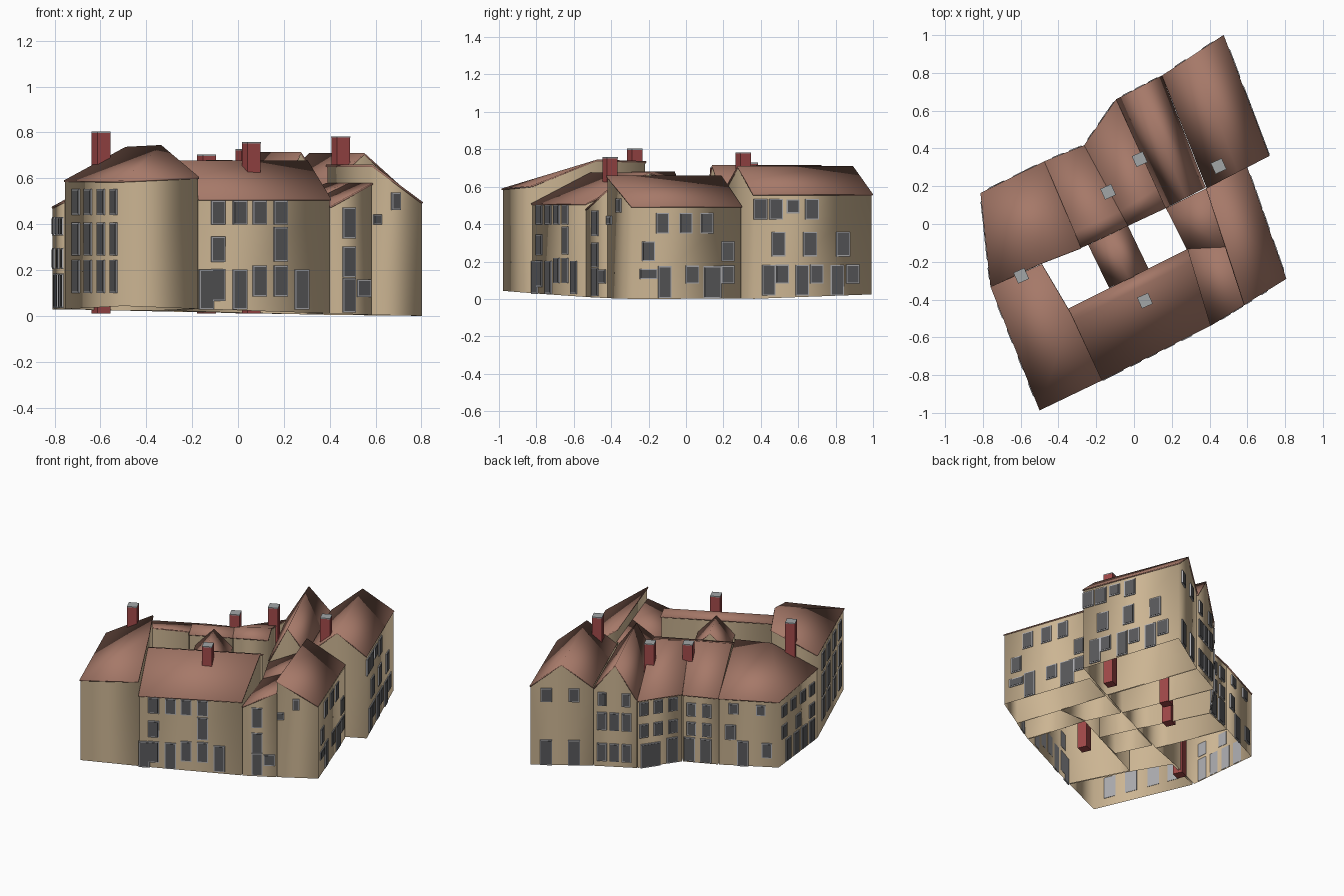
import bpy, bmesh, math
from mathutils import Vector, Matrix

if "Cube" in bpy.data.objects:
    bpy.data.objects.remove(bpy.data.objects["Cube"])


def material(name, rgb):
    m = bpy.data.materials.new(name)
    m.diffuse_color = (*rgb, 1)
    m.use_nodes = True
    m.node_tree.nodes["Principled BSDF"].inputs["Base Color"].default_value = m.diffuse_color
    return m


PLASTER = material("cream plaster", (0.60, 0.46, 0.29))
TILE = material("brown roof tile", (0.38, 0.19, 0.14))
BRICK = material("red chimney brick", (0.35, 0.065, 0.065))
PANE = material("dark grey pane", (0.10, 0.10, 0.105))
FRAME = material("light grey frame", (0.42, 0.42, 0.44))
CAP = material("grey chimney cap", (0.36, 0.38, 0.39))


def make(name, verts, faces, mat, smooth=True):
    me = bpy.data.meshes.new(name)
    me.from_pydata(verts, [], faces)
    me.materials.append(mat)
    for p in me.polygons:
        p.use_smooth = smooth
    ob = bpy.data.objects.new(name, me)
    bpy.context.collection.objects.link(ob)
    return ob


def ground(x, y):
    return max(0.0, 0.012 - 0.02 * x + 0.022 * y * y)


def building(name, outline, faces):
    """Walls under a counter-clockwise outline of eave points, plus a thin roof sheet."""
    n = len(outline)
    cx = sum(p[0] for p in outline) / n
    cy = sum(p[1] for p in outline) / n
    top = [(cx + (x - cx) * .98, cy + (y - cy) * .98, z - .007) for x, y, z in outline]
    low = [(x, y, ground(x, y)) for x, y, z in top]
    sides = [(i, (i + 1) % n, n + (i + 1) % n, n + i) for i in range(n)]
    make(name + "_walls", low + top, sides, PLASTER)
    roof = make(name + "_roof", outline, faces, TILE)
    s = roof.modifiers.new("thickness", 'SOLIDIFY')
    s.thickness, s.offset = 0.008, -1


def pitched(name, a, b, c, d, z_low, z_ridge, z_back, f=.5):
    """Roof with eave a-b, ridge at fraction f towards the back edge d-c."""
    mix = lambda p, q: (p[0] + (q[0] - p[0]) * f, p[1] + (q[1] - p[1]) * f, z_ridge)
    A, B = (*a, z_low), (*b, z_low)
    if f >= 1:
        building(name, [A, B, (*c, z_ridge), (*d, z_ridge)], [(0, 1, 2, 3)])
    else:
        building(name, [A, B, mix(b, c), (*c, z_back), (*d, z_back), mix(a, d)],
                 [(0, 1, 2, 5), (5, 2, 3, 4)])


# houses around the courtyard
pitched("northeast_house", (.717, .36), (.475, 1), (.148, .786), (.385, .19), .56, .71, .56)
pitched("north_house", (.38, .193), (.148, .786), (-.095, .66), (.169, .084), .55, .715, .49)
pitched("northwest_house", (-.095, .66), (-.264, .417), (-.032, -.01), (.169, .084), .48, .66, .63, .82)
pitched("middle_west_house", (-.264, .417), (-.475, .332), (-.28, -.127), (-.032, -.01), .475, .66, .63, .82)
pitched("east_house", (.807, -.29), (.6, .3), (.385, .19), (.586, -.427), .495, .66, 0, 1)
pitched("east_lean_to_back", (.169, .084), (.278, -.132), (.487, -.122), (.385, .19), .48, .58, 0, 1)
pitched("east_lean_to_front", (.278, -.132), (.406, -.538), (.586, -.427), (.487, -.122), .48, .58, 0, 1)
pitched("front_house", (-.169, -.828), (.406, -.538), (.285, -.132), (-.348, -.4485), .51, .677, .65, .84)
pitched("courtyard_link", (.08, -.243), (-.032, -.01), (-.243, -.11), (-.132, -.338), .56, .68, .56)
building("west_house", [(-.475, .332, .475), (-.813, .164, .475), (-.76, -.332, .50),
                        (-.496, -.211, .65), (-.28, -.127, .65)], [(0, 1, 3, 4), (1, 2, 3)])
building("southwest_house", [(-.76, -.332, .59), (-.5, -.987, .59), (-.169, -.828, .605),
                             (-.335, -.475, .745), (-.49, -.213, .737)], [(0, 1, 3, 4), (1, 2, 3)])


def box(bm, mtx, size, mat):
    r = bmesh.ops.create_cube(bm, size=1, matrix=mtx @ Matrix.Diagonal((*size, 1)))
    for f in {f for v in r['verts'] for f in v.link_faces}:
        f.material_index = mat


def finish(bm, name, mats):
    me = bpy.data.meshes.new(name)
    bm.to_mesh(me)
    bm.free()
    for m in mats:
        me.materials.append(m)
    bpy.context.collection.objects.link(bpy.data.objects.new(name, me))


def windows(name, p, q, items):
    """Framed plates on the wall p-q; items are (position 0-1, centre z, width, height)."""
    bm = bmesh.new()
    d = Vector((q[0] - p[0], q[1] - p[1], 0))
    turn = math.atan2(d.y, d.x)
    out = Vector((d.y, -d.x, 0)).normalized()
    for t, z, w, h in items:
        c = Vector((p[0], p[1], z)) + d * t
        rot = Matrix.Rotation(turn, 4, 'Z')
        box(bm, Matrix.Translation(c - out * .002) @ rot, (w, .009, h), 0)
        box(bm, Matrix.Translation(c) @ rot, (w - .012, .009, h - .012), 1)
    finish(bm, name, [FRAME, PANE])


def grid(ts, zs, w, h):
    return [(t, z, w, h) for t in ts for z in zs]


# windows and doors on every street wall
windows("southwest_windows", (-.76, -.332), (-.5, -.987),
        grid((.2, .4, .62, .83), (.335, .172), .08, .145) + grid((.2, .4, .62, .83), (.497,), .08, .113))
windows("front_windows", (-.169, -.828), (.406, -.538),
        grid((.145, .31, .46, .62), (.45,), .068, .105) + grid((.145,), (.29,), .068, .11)
        + grid((.62,), (.312,), .068, .15) + grid((.46, .62), (.152,), .068, .135)
        + grid((.145,), (.135,), .068, .14) + grid((.055, .31, .78), (.115,), .07, .175))
windows("lean_to_windows", (.406, -.538), (.586, -.427),
        grid((.44,), (.405, .235), .066, .135) + [(.44, .09, .066, .15), (.8, .12, .07, .075)])
windows("east_front_windows", (.586, -.427), (.807, -.29), [(.1, .42, .045, .045), (.47, .5, .045, .075)])
windows("east_windows", (.807, -.29), (.6, .3),
        grid((.28, .49, .68), (.405,), .072, .11) + grid((.15, .87), (.255,), .072, .105)
        + grid((.55, .87), (.13,), .075, .095)
        + [(.15, .133, .1, .055), (.3, .09, .075, .17), (.73, .09, .1, .17)])
windows("northeast_windows", (.717, .36), (.475, 1),
        grid((.06, .19, .49), (.48,), .078, .11) + grid((.21, .475, .75), (.293,), .078, .13)
        + grid((.24, .53, .83), (.133,), .075, .1) + grid((.13, .41, .7), (.1,), .075, .165)
        + [(.33, .495, .072, .075)])
windows("northeast_gable_windows", (.475, 1), (.148, .786),
        grid((.26, .7), (.5,), .07, .09) + grid((.26, .7), (.11,), .075, .17))
windows("north_gable_windows", (.148, .786), (-.095, .66),
        grid((.2, .75), (.48,), .055, .09) + grid((.2, .48, .76), (.33, .12), .06, .12))
windows("northwest_windows", (-.095, .66), (-.264, .417),
        grid((.15, .47, .8), (.42, .27), .06, .09) + [(.3, .1, .13, .16), (.78, .11, .07, .17)])
windows("middle_west_windows", (-.264, .417), (-.475, .332),
        grid((.25, .68), (.38, .25), .06, .09) + grid((.2, .65), (.11,), .07, .16))
windows("west_house_north_windows", (-.475, .332), (-.813, .164),
        grid((.25, .7), (.41,), .06, .07) + [(.2, .25, .065, .1), (.8, .14, .065, .1), (.4, .11, .07, .17)])
windows("west_house_windows", (-.813, .164), (-.76, -.332),
        grid((.15, .38, .62, .85), (.39,), .065, .08) + grid((.15, .5, .85), (.25,), .065, .09)
        + grid((.25, .45, .65, .85), (.11,), .065, .15))

# chimneys running from the ground, each with a grey cap
for i, (x, y, top) in enumerate([(-.597, -.274, .80), (-.137, .17, .70), (.03, .343, .725),
                                 (.448, .306, .78), (.058, -.406, .755)]):
    bm = bmesh.new()
    rot = Matrix.Rotation(math.radians(-22 if i else 22), 4, 'Z')
    rot = Matrix.Rotation(math.radians(24), 4, 'Z')
    box(bm, Matrix.Translation((x, y, (top + .01) / 2)) @ rot, (.062, .062, top - .01), 0)
    box(bm, Matrix.Translation((x, y, top)) @ rot, (.063, .063, .006), 1)
    finish(bm, "chimney_%d" % (i + 1), [BRICK, CAP])
